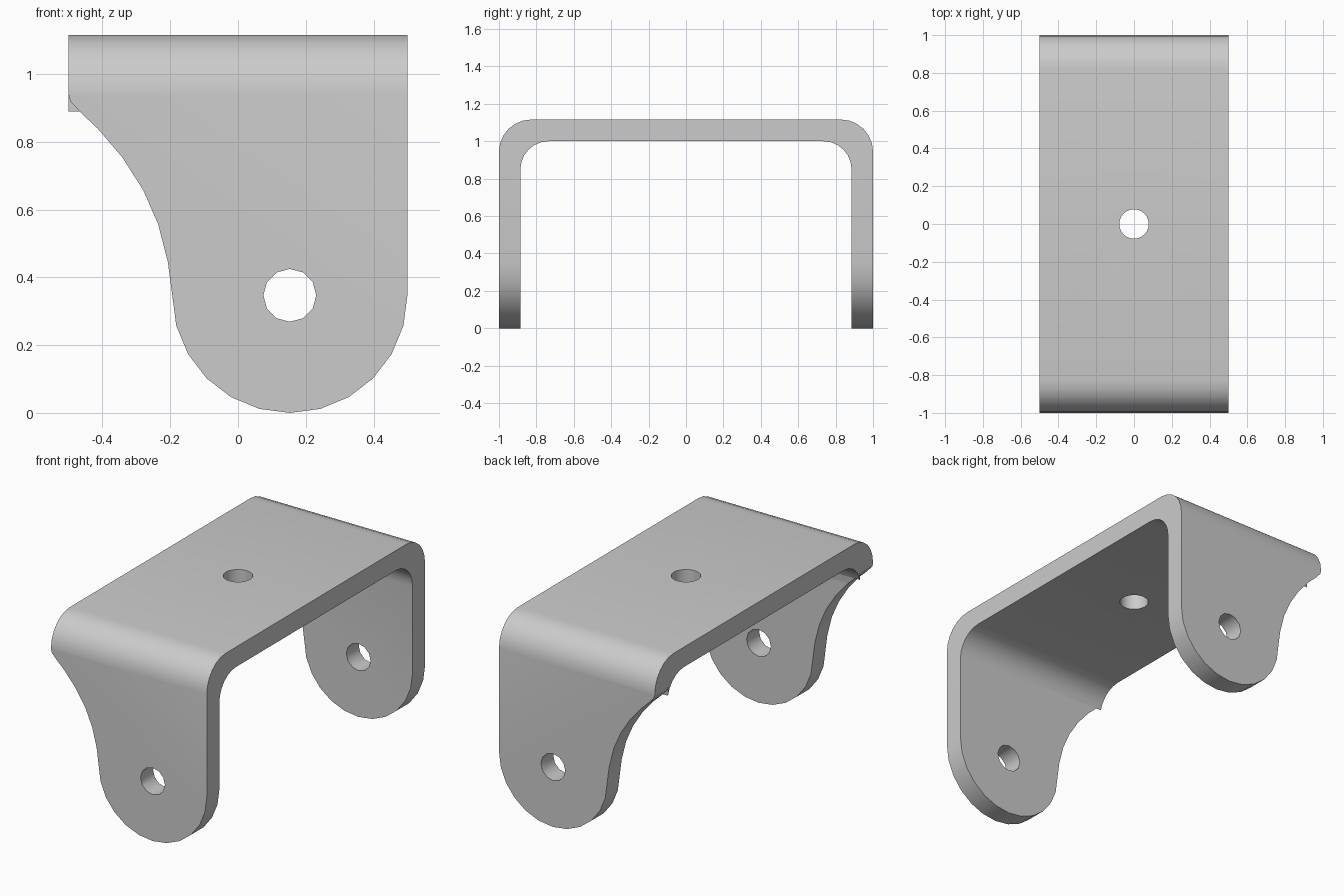
import bpy, bmesh
from math import sin, cos, radians, pi
from mathutils import Vector, Matrix

cube = bpy.data.objects.get("Cube")
if cube:
    bpy.data.objects.remove(cube, do_unlink=True)

steel = bpy.data.materials.new("grey steel")
steel.use_nodes = True
grey = (0.6, 0.6, 0.6, 1)
steel.diffuse_color = grey
steel.node_tree.nodes["Principled BSDF"].inputs["Base Color"].default_value = grey


def arc(cx, cz, r, start, end, steps):
    angles = [radians(start + (end - start) * i / steps) for i in range(steps + 1)]
    return [(cx + r * cos(a), cz + r * sin(a)) for a in angles]


def prism(name, points, axis, low, high):
    """Extrude a flat outline along x or y."""
    def place(p, d):
        return (d, p[0], p[1]) if axis == "x" else (p[0], d, p[1])
    bm = bmesh.new()
    face = bm.faces.new([bm.verts.new(place(p, low)) for p in points])
    new = bmesh.ops.extrude_face_region(bm, geom=[face])["geom"]
    shift = Vector((high - low, 0, 0)) if axis == "x" else Vector((0, high - low, 0))
    bmesh.ops.translate(bm, vec=shift, verts=[v for v in new if isinstance(v, bmesh.types.BMVert)])
    bmesh.ops.recalc_face_normals(bm, faces=bm.faces)
    mesh = bpy.data.meshes.new(name)
    bm.to_mesh(mesh)
    bm.free()
    mesh.materials.append(steel)
    obj = bpy.data.objects.new(name, mesh)
    bpy.context.collection.objects.link(obj)
    return obj


def cut(target, cutter):
    """Subtract a cutter and discard it."""
    mod = target.modifiers.new("cut", "BOOLEAN")
    mod.operation = "DIFFERENCE"
    mod.solver = "EXACT"
    mod.object = cutter
    cutter.hide_render = True
    bpy.context.view_layer.objects.active = target
    bpy.ops.object.modifier_apply(modifier=mod.name)
    bpy.data.objects.remove(cutter, do_unlink=True)


# Bent strip: half of the U section, mirrored to close the loop
top, under, inner = 1.116, 1.0, 0.885
outer_bend = arc(1 - 0.172, top - 0.172, 0.172, 0, 90, 6)
inner_bend = arc(inner - 0.15, under - 0.15, 0.15, 90, 0, 6)
outside = [(1, 0)] + outer_bend
inside = inner_bend + [(inner, 0)]
section = outside + [(-y, z) for y, z in reversed(outside)]
section += [(-y, z) for y, z in reversed(inside)] + inside
bracket = prism("bracket", section, "x", -0.5, 0.5)

# Leg outline: swept front edge running into a rounded foot
px, pz, radius = 0.153, 0.347, 0.347
sweep = [(-0.463, 0.885), (-0.413, 0.838), (-0.342, 0.755), (-0.28, 0.658),
         (-0.236, 0.558), (-0.207, 0.445)]
foot = arc(px, pz, radius, 180, 360, 12)
surround = sweep + foot + [(0.6, pz), (0.6, -0.1), (-0.6, -0.1)]
shoulder = [(-0.6, 0.94), (-0.5, 0.94), (-0.495, 0.92)]
for side in (1, -1):
    cut(bracket, prism("leg_cutter", shoulder + surround, "y", side * 0.88, side * 1.1))
    # small tab left under the inner bend
    cut(bracket, prism("bend_cutter", [(-0.6, 0.89), (-0.468, 0.89)] + surround,
                       "y", side * 0.5, side * 0.88))

# Pivot holes through both legs
cut(bracket, prism("pivot_cutter", arc(px, pz, 0.078, 0, 330, 11), "y", -1.2, 1.2))

# Mounting hole through the top
mount = prism("mount_cutter", arc(0, 0, 0.078, 0, 345, 23), "y", 0.8, 1.3)
mount.data.transform(Matrix.Rotation(pi / 2, 4, "X"))
cut(bracket, mount)

# Smooth bends, crisp edges
bpy.ops.object.select_all(action="DESELECT")
bracket.select_set(True)
bpy.context.view_layer.objects.active = bracket
bpy.ops.object.shade_smooth_by_angle(angle=radians(35))
